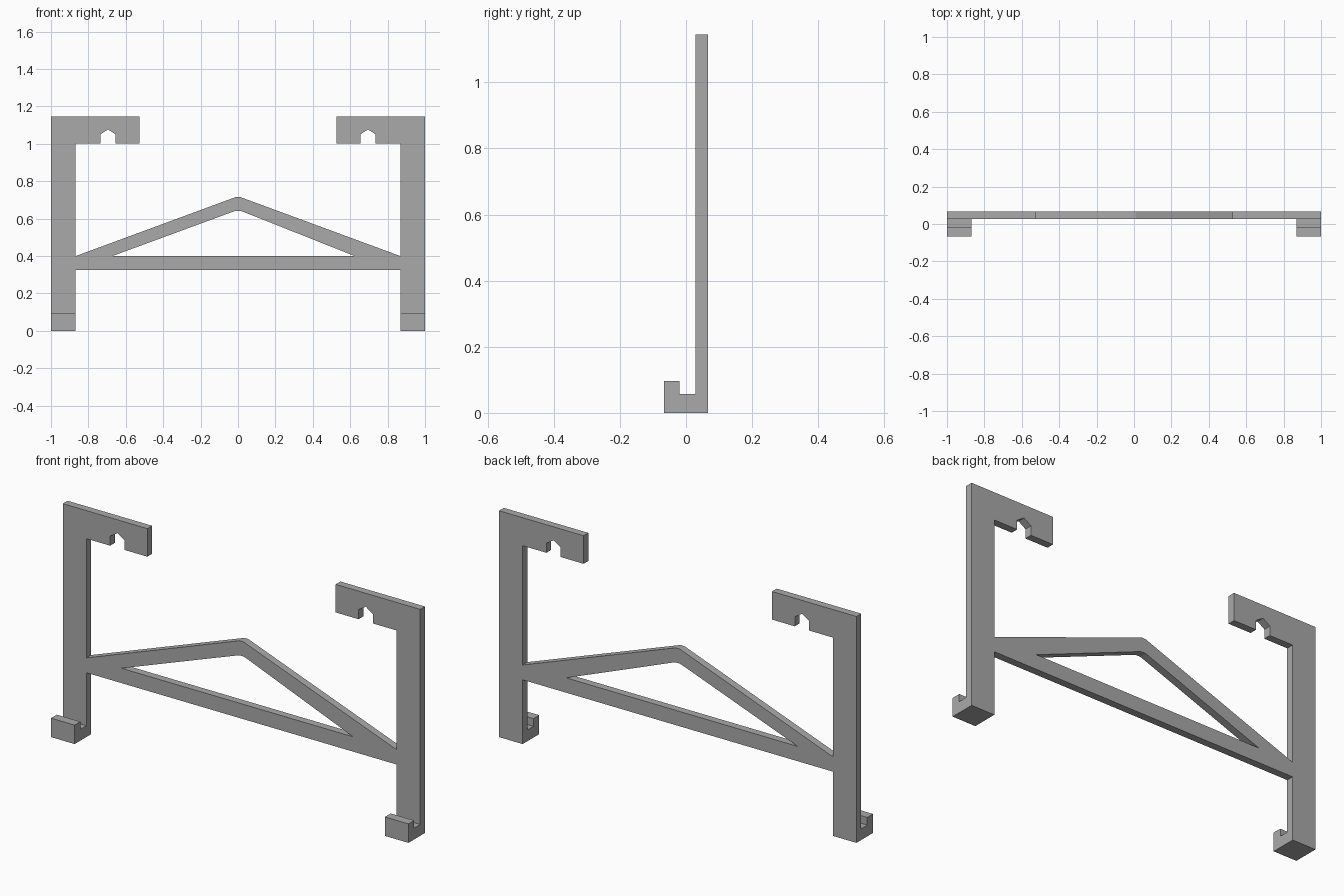
import bpy
from math import radians

cube = bpy.data.objects.get("Cube")
if cube:
    bpy.data.objects.remove(cube, do_unlink=True)

grey = bpy.data.materials.new("grey_plastic")
grey.use_nodes = True
grey.diffuse_color = (0.4, 0.4, 0.4, 1)
grey.node_tree.nodes["Principled BSDF"].inputs["Base Color"].default_value = (0.4, 0.4, 0.4, 1)


def slab(name, loops, thickness, rotation, location):
    """Extrude a filled outline (further loops are holes) into a flat slab."""
    curve = bpy.data.curves.new(name + "_profile", 'CURVE')
    curve.dimensions = '2D'
    curve.fill_mode = 'BOTH'
    curve.extrude = thickness / 2
    for loop in loops:
        spline = curve.splines.new('POLY')
        spline.points.add(len(loop) - 1)
        for point, (u, v) in zip(spline.points, loop):
            point.co = (u, v, 0, 1)
        spline.use_cyclic_u = True
        spline.use_smooth = False
    helper = bpy.data.objects.new(name + "_profile", curve)
    mesh = bpy.data.meshes.new_from_object(helper)
    bpy.data.objects.remove(helper)
    bpy.data.curves.remove(curve)
    mesh.name = name
    mesh.materials.clear()
    mesh.materials.append(grey)
    obj = bpy.data.objects.new(name, mesh)
    obj.rotation_euler = [radians(a) for a in rotation]
    obj.location = location
    bpy.context.collection.objects.link(obj)
    return obj


# Right-hand half of the frame outline, from beam underside up to the truss peak
half = [(0.868, 0.325), (0.868, 0), (1, 0), (1, 1.145), (0.527, 1.145), (0.527, 1.003),
        # pointed notch under the arm
        (0.655, 1.003), (0.655, 1.051), (0.695, 1.077), (0.735, 1.051), (0.735, 1.003),
        (0.868, 1.003), (0.868, 0.4), (0.03, 0.709), (0.012, 0.716)]
outline = half + [(-x, z) for x, z in reversed(half)]

# Triangular opening of the truss
opening = [(-0.672, 0.4), (0.624, 0.4), (0.03, 0.636), (0.012, 0.642),
           (-0.012, 0.642), (-0.03, 0.636)]

BACK, FRONT = 0.066, 0.028
slab("frame", [outline, opening], BACK - FRONT, (90, 0, 0), (0, (BACK + FRONT) / 2, 0))

# J-shaped feet in front of each post
hook = [(FRONT, 0), (-0.066, 0), (-0.066, 0.096), (-0.02, 0.096), (-0.02, 0.057), (FRONT, 0.057)]
for side, sign in (("left", 1), ("right", -1)):
    slab(side + "_foot_hook", [hook], 0.132, (90, 0, 90), (sign * 0.934, 0, 0))
